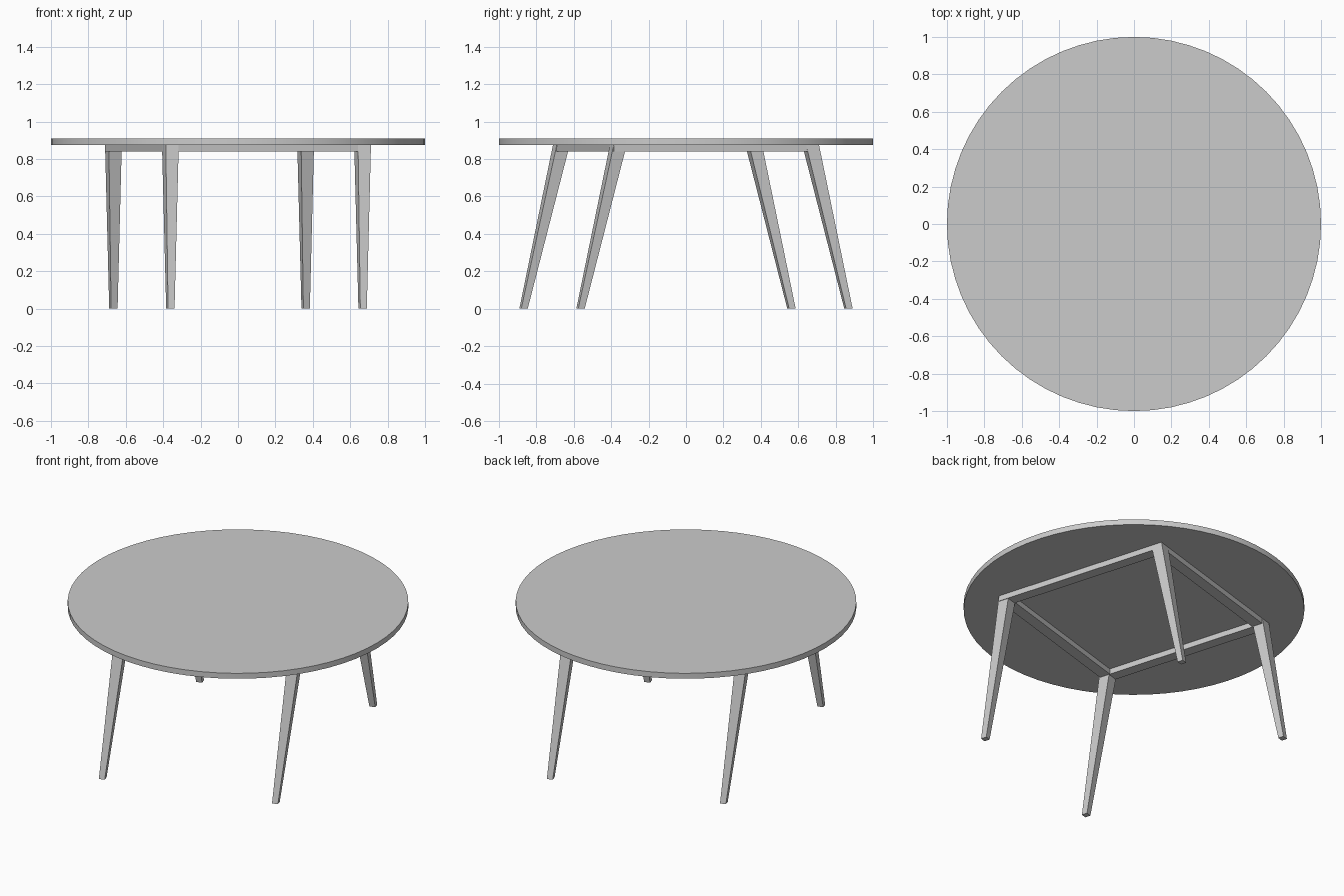
import bpy, bmesh
from math import radians
from mathutils import Matrix, Vector

if "Cube" in bpy.data.objects:
    bpy.data.objects.remove(bpy.data.objects["Cube"])

TURN = Matrix.Rotation(radians(16.5), 3, 'Z')   # the base is turned under the top
HALF = 0.572          # half side of the square frame
BEAM = 0.07           # frame beam width
TOP_Z, FRAME_Z = 0.875, 0.84
SIGNS = [(-1, -1), (1, -1), (1, 1), (-1, 1)]


def square(half, z, centre=(0, 0)):
    """Four turned square corners around a world-space centre."""
    return [TURN @ Vector((sx * half, sy * half, z)) + Vector((*centre, 0))
            for sx, sy in SIGNS]


def loft(name, rings, closed=False):
    """Bridge four-point rings; cap the ends, or join last ring to first."""
    bm = bmesh.new()
    vs = [[bm.verts.new(p) for p in ring] for ring in rings]
    pairs = list(zip(vs, vs[1:])) + ([(vs[-1], vs[0])] if closed else [])
    for a, b in pairs:
        for i in range(4):
            j = (i + 1) % 4
            bm.faces.new((a[i], a[j], b[j], b[i]))
    if not closed:
        bm.faces.new(vs[0])
        bm.faces.new(vs[-1])
    bmesh.ops.recalc_face_normals(bm, faces=bm.faces)
    mesh = bpy.data.meshes.new(name)
    bm.to_mesh(mesh)
    bm.free()
    ob = bpy.data.objects.new(name, mesh)
    bpy.context.collection.objects.link(ob)
    return ob


# Round table top
bpy.ops.mesh.primitive_cylinder_add(vertices=64, radius=1, depth=0.035,
                                    location=(0, 0, TOP_Z + 0.0175))
bpy.context.object.name = "table_top"
bpy.ops.object.shade_smooth_by_angle(angle=radians(30))

# Square frame under the top
inner = HALF - BEAM
loft("frame", [square(HALF, FRAME_Z), square(HALF, TOP_Z),
               square(inner, TOP_Z), square(inner, FRAME_Z)], closed=True)

# Tapered legs, leaning outwards to front and back
names = ["front_left_leg", "front_right_leg", "back_right_leg", "back_left_leg"]
for name, (sx, sy) in zip(names, SIGNS):
    c = TURN @ Vector((sx, sy, 0)) * (HALF - 0.036)
    foot = (c.x, c.y + sy * 0.202)
    loft(name, [square(0.018, 0, foot), square(0.036, TOP_Z, (c.x, c.y))])
